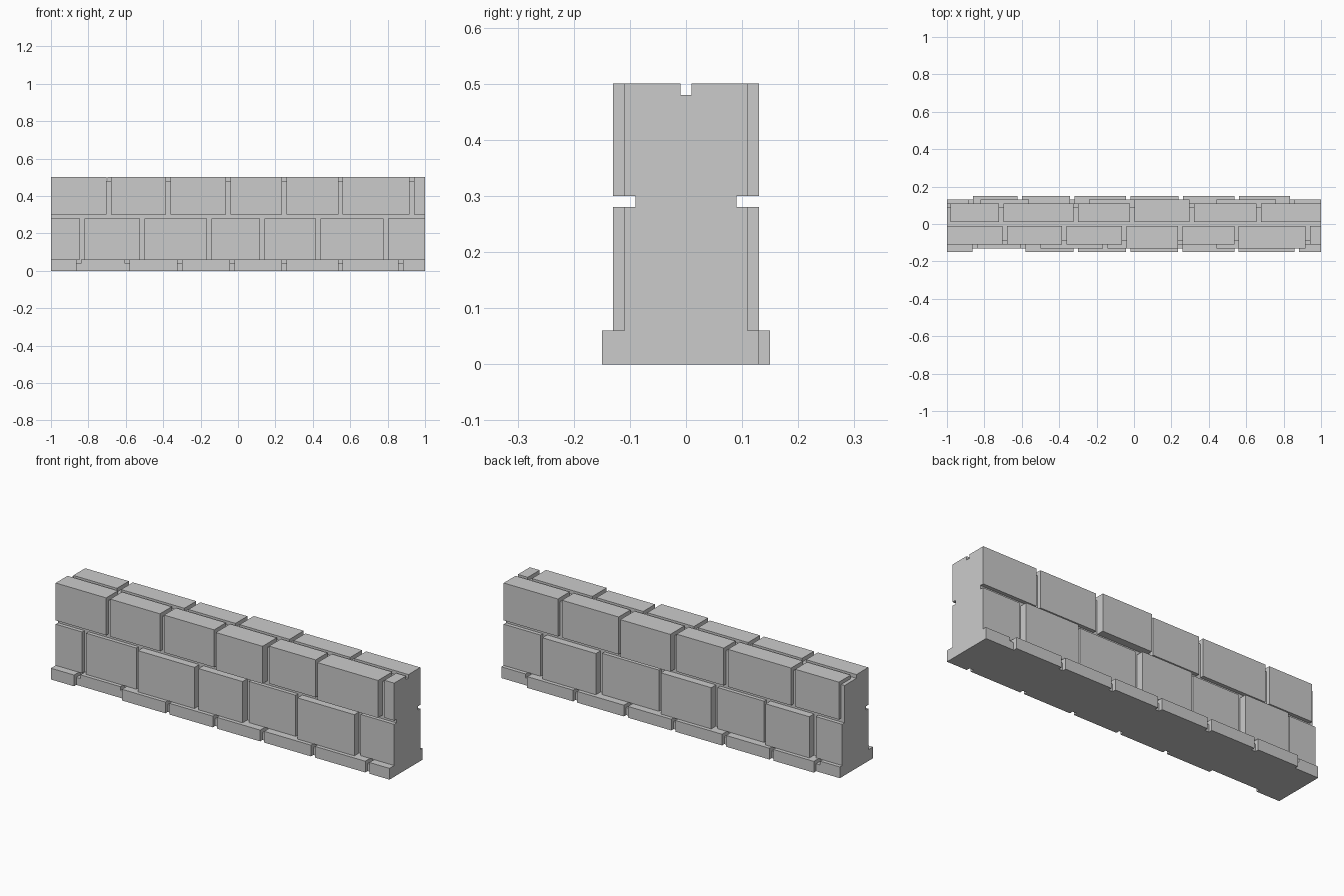
import bpy, bmesh

if "Cube" in bpy.data.objects:
    bpy.data.objects.remove(bpy.data.objects["Cube"])

GAP = 0.024  # width of the joints between stones


def add_prism(bm, profile, x0, x1):
    """Extrude a (y, z) profile along x."""
    a = [bm.verts.new((x0, y, z)) for y, z in profile]
    b = [bm.verts.new((x1, y, z)) for y, z in profile]
    n = len(profile)
    bm.faces.new(a)
    bm.faces.new(b[::-1])
    for i in range(n):
        j = (i + 1) % n
        bm.faces.new((a[i], b[i], b[j], a[j]))


def finish(bm, name):
    bmesh.ops.recalc_face_normals(bm, faces=bm.faces[:])
    mesh = bpy.data.meshes.new(name)
    bm.to_mesh(mesh)
    bm.free()
    bpy.context.collection.objects.link(bpy.data.objects.new(name, mesh))


# Stone cross-sections for a given outer depth d
def base_profile(d):
    if d <= 0.13:
        return [(0.09, 0.04), (d, 0.04), (d, 0.06), (0.09, 0.06)]
    return [(0.13, 0), (d, 0), (d, 0.06), (0.09, 0.06), (0.09, 0.04), (0.13, 0.04)]


def middle_profile(d):
    return [(0.09, 0.06), (d, 0.06), (d, 0.28), (0.09, 0.28)]


def top_profile(d):
    return [(0.09, 0.30), (d, 0.30), (d, 0.50), (0.01, 0.50), (0.01, 0.48), (0.09, 0.48)]


def course(name, side, section, joints, depths, start=-1.0):
    """A row of stones split at the joint centres, on the front (-1) or back (+1)."""
    bm = bmesh.new()
    left = [start] + [j + GAP / 2 for j in joints]
    right = [j - GAP / 2 for j in joints] + [1.0]
    for x0, x1, d in zip(left, right, depths):
        add_prism(bm, [(side * y, z) for y, z in section(d)], x0, x1)
    finish(bm, name)


# Solid core with a wider foot
bm = bmesh.new()
half = [(0.13, 0), (0.13, 0.04), (0.09, 0.04), (0.09, 0.48)]
add_prism(bm, half + [(-y, z) for y, z in reversed(half)], -1, 1)
finish(bm, "wall_core")

L, H, P = 0.11, 0.13, 0.15  # recessed, raised and plinth depths

# Front stones
course("front_base_stones", -1, base_profile,
       [-0.852, -0.592, -0.312, -0.032, 0.248, 0.548, 0.869],
       [P, H, P, P, P, P, P, P])
course("front_middle_stones", -1, middle_profile,
       [-0.832, -0.512, -0.154, 0.13, 0.43, 0.79],
       [L, L, H, H, L, H, L])
course("front_top_stones", -1, top_profile,
       [-0.69, -0.372, -0.052, 0.248, 0.548, 0.93],
       [L, L, L, H, L, H, L])

# Back stones
course("back_base_stones", 1, base_profile,
       [-0.872, -0.61, -0.33, -0.03, 0.25, 0.55, 0.845],
       [H, P, P, P, P, P, P, H])
course("back_middle_stones", 1, middle_profile,
       [-0.832, -0.55, -0.252, 0.07, 0.43, 0.77],
       [L, H, L, H, L, H, L])
course("back_top_stones", 1, top_profile,
       [-0.71, -0.312, -0.01, 0.309, 0.668],
       [L, L, L, H, L, L], start=-0.98)
